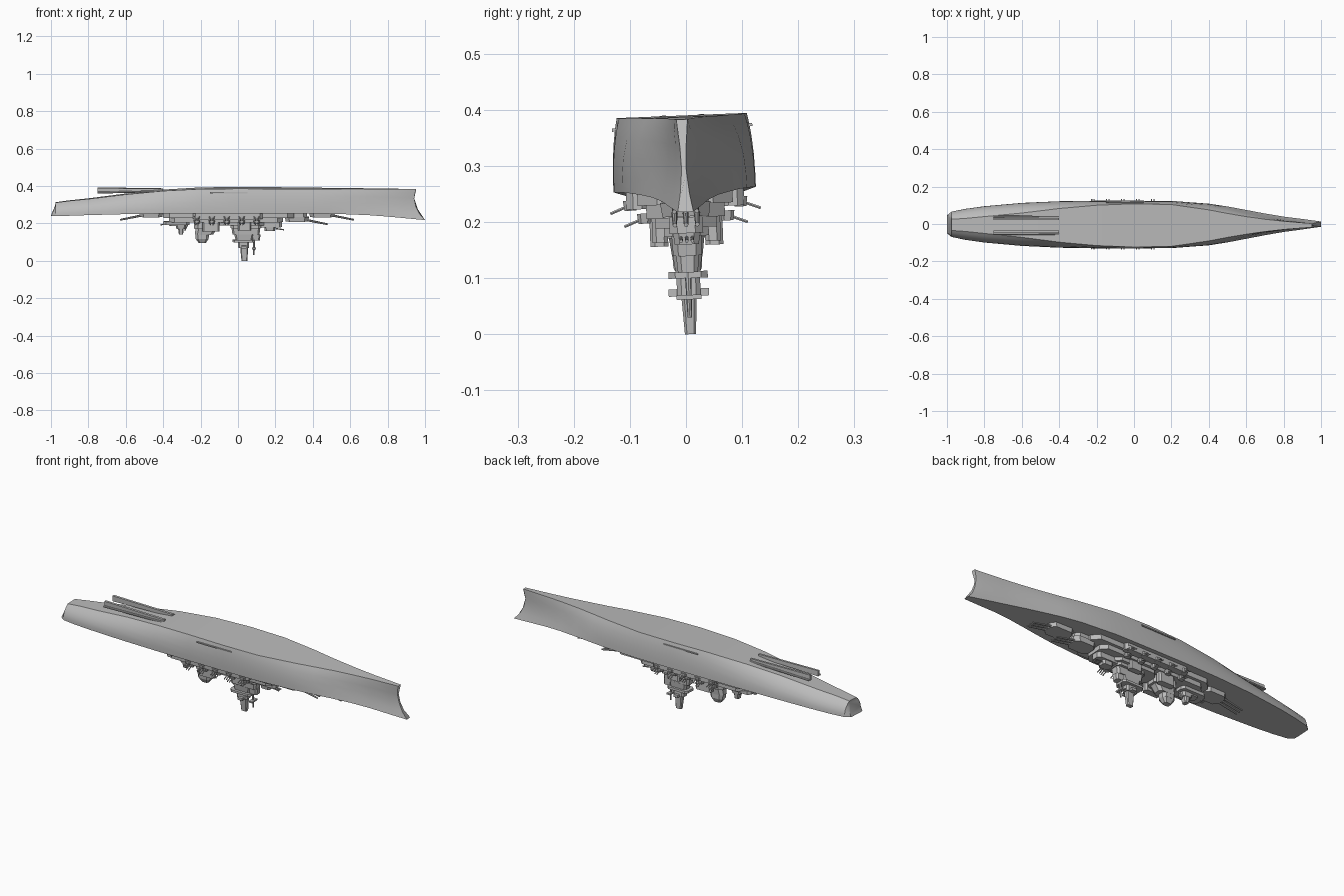
import bpy, bmesh, math
from mathutils import Matrix, Vector

cube = bpy.data.objects.get("Cube")
if cube:
    bpy.data.objects.remove(cube, do_unlink=True)

grey = bpy.data.materials.new("ship_grey")
grey.use_nodes = True
colour = (0.5, 0.5, 0.5, 1)
grey.diffuse_color = colour
grey.node_tree.nodes["Principled BSDF"].inputs["Base Color"].default_value = colour

# The whole capsized ship leans by a small roll about its length
PIVOT = Matrix.Translation((0, 0, 0.2))
ROLL = PIVOT @ Matrix.Rotation(math.radians(2.3), 4, 'X') @ PIVOT.inverted()


def finish(bm, name):
    bmesh.ops.recalc_face_normals(bm, faces=bm.faces[:])
    bm.transform(ROLL)
    mesh = bpy.data.meshes.new(name)
    bm.to_mesh(mesh)
    bm.free()
    mesh.materials.append(grey)
    obj = bpy.data.objects.new(name, mesh)
    bpy.context.collection.objects.link(obj)
    return obj


def loft(name, rings):
    """Skin a list of equal closed rings and cap both ends."""
    bm = bmesh.new()
    rows = [[bm.verts.new(p) for p in ring] for ring in rings]
    n = len(rows[0])
    for a, b in zip(rows, rows[1:]):
        for i in range(n):
            j = (i + 1) % n
            bm.faces.new((a[i], a[j], b[j], b[i]))
    bm.faces.new(rows[0])
    bm.faces.new(rows[-1])
    return finish(bm, name)


def block(name, x0, x1, w, z_top, z_low, cut=0.0, taper=1.0, y=0.0, lean=0.0):
    """Block hanging from z_top to z_low, with cut corners in plan and a taper."""
    cx, hx = (x0 + x1) / 2, (x1 - x0) / 2
    if cut:
        quarter = [(hx, w - cut), (hx - cut, w)]
        plan = quarter + [(-a, b) for a, b in reversed(quarter)]
        plan += [(-a, -b) for a, b in plan]
    else:
        plan = [(hx, w), (-hx, w), (-hx, -w), (hx, -w)]
    rings = [[(cx + a * s + d, y + b * s, z) for a, b in plan]
             for z, s, d in ((z_top, 1, 0), (z_low, taper, lean))]
    return loft(name, rings)


def rod(name, start, end, r0, r1=None, sides=8):
    start, end = Vector(start), Vector(end)
    turn = (end - start).to_track_quat('Z', 'Y')
    rings = []
    for centre, r in ((start, r0), (end, r1 or r0)):
        ring = [(r * math.cos(i * math.tau / sides), r * math.sin(i * math.tau / sides), 0)
                for i in range(sides)]
        rings.append([centre + turn @ Vector(p) for p in ring])
    return loft(name, rings)


# Hull: x, deck half width, deck z, bottom half width, bottom z, hollow
STATIONS = [
    (-1.0, .048, .24, .025, .300, 0), (-.975, .068, .241, .03, .312, 0),
    (-.9, .083, .244, .035, .322, 0), (-.8, .097, .248, .045, .332, 0),
    (-.6, .115, .254, .065, .357, 0), (-.4, .124, .257, .09, .377, 0),
    (-.2, .127, .258, .108, .388, 0), (0, .127, .258, .116, .39, 0),
    (.2, .126, .258, .112, .389, 0), (.4, .111, .257, .083, .388, 0),
    (.5, .096, .255, .064, .387, .05), (.6, .077, .251, .047, .387, .1),
    (.7, .058, .246, .033, .386, .2), (.8, .041, .238, .022, .385, .3),
    (.9, .028, .228, .014, .384, .5), (.95, .014, .218, .010, .383, .7)]
LEVELS = (0, .2, .45, .7, .88, 1)
BOW_RAKE = (.05, .02, .0, -.008, -.004, .003)
rings = []
for k, (x, w, zd, wk, zk, hollow) in enumerate(STATIONS):
    half = []
    for t, rake in zip(LEVELS, BOW_RAKE):
        width = (wk + (w - wk) * (1 - t ** 2.6)) * (1 - hollow * math.sin(math.pi * t))
        shift = rake if k == len(STATIONS) - 1 else (.025 * t if k == 0 else 0)
        half.append((x + shift, width, zd + (zk - zd) * t))
    rings.append(half + [(a, -b, c) for a, b, c in reversed(half)])
hull = loft("hull", rings)
for o in bpy.context.selected_objects:
    o.select_set(False)
hull.select_set(True)
bpy.context.view_layer.objects.active = hull
bpy.ops.object.shade_smooth_by_angle(angle=math.radians(25))

# Shaft fins and rudder on the upturned bottom
for side in (-1, 1):
    y = side * .034
    fin = [(-.75, .362), (-.75, .391), (-.4, .386), (-.4, .37)]
    loft("shaft_fin", [[(a, y + d, b) for a, b in fin] for d in (-.006, .006)])
    rod("propeller_shaft", (-.75, y + side * .012, .366), (-.4, y + side * .012, .374), .005)
    # Low bilge strip along the side
    block("bilge_strip", -.15, .05, .003, .372, .366, y=side * .122)

# Deckhouse tiers
block("lower_deckhouse", -.4, .3, .085, .262, .232, .035)
block("middle_deckhouse", -.37, .24, .07, .235, .208, .03)
block("upper_deckhouse", -.1, .14, .055, .21, .19, .025)
block("forward_barbette", .25, .37, .04, .26, .232, .02)
block("aft_platform", -.4, -.26, .04, .21, .192, .015)
for side in (-1, 1):
    block("side_platform", -.24, .13, .02, .258, .226, .012, y=side * .085)

# Main turrets, each with three barrels
for name, x0, x1, z, way in (("fore_turret", .38, .52, .26, 1),
                             ("raised_turret", .25, .38, .236, 1),
                             ("aft_turret", -.53, -.4, .26, -1)):
    block(name, x0, x1, .045, z, z - .026, .022, .92)
    muzzle = x1 if way > 0 else x0
    for y in (-.02, 0, .02):
        rod(name + "_barrel", (muzzle - way * .02, y, z - .017),
            (muzzle + way * .1, y, z - .041), .0055, .004)

# Secondary turrets on the centreline
for name, x0, x1, z, way in (("fore_small_turret", .14, .2, .182, 1),
                             ("aft_small_turret", -.37, -.31, .208, -1)):
    block(name, x0, x1, .024, z, z - .022, .01, .9)
    muzzle = x1 if way > 0 else x0
    for y in (-.01, 0, .01):
        rod(name + "_barrel", (muzzle, y, z - .01), (muzzle + way * .045, y, z - .016), .003)
block("fore_small_barbette", .11, .235, .03, .212, .18, .014)

# Anti-aircraft mounts in two tiers on both sides
for side in (-1, 1):
    for x in (-.22, -.14, -.06, .02, .1):
        for y, z in ((.098, .236), (.074, .212)):
            block("gun_mount", x - .017, x + .017, .013, z + .006, z - .012, .006, .8, y=side * y)
            for dx in (-.006, .006):
                rod("gun_barrel", (x + dx, side * y, z - .002),
                    (x + dx, side * (y + .036), z - .016), .0028, sides=6)

# Bridge tower
block("tower_base", -.04, .125, .04, .21, .175, .015)
block("tower_body", -.035, .12, .027, .18, .14, .01, .93)
block("tower_neck", -.02, .085, .026, .142, .1, .01, .8)
block("tower_platform", -.03, .09, .035, .112, .1, .012)
block("rangefinder_house", .0, .06, .021, .102, .07, .008)
block("rangefinder", .02, .045, .036, .081, .068)
block("tower_mast", .008, .058, .016, .11, 0, .006, .62, lean=.001)
block("tower_lookout", .07, .12, .02, .14, .11, .008, .9)
rod("signal_mast", (.085, 0, .115), (.085, 0, .03), .006, .004)
block("signal_yard", .075, .095, .022, .07, .062)

# Funnel with side platforms
block("funnel_base", -.235, -.1, .04, .21, .172, .02)
block("funnel_lower", -.225, -.11, .032, .175, .14, .016, .85, lean=-.015)
block("funnel_upper", -.228, -.155, .027, .15, .118, .013, .95)
block("funnel_cap", -.226, -.157, .025, .118, .095, .012, .55)
for side in (-1, 1):
    block("searchlight_platform", -.19, -.1, .016, .212, .158, .008, y=side * .049)
    block("bridge_wing", .0, .07, .014, .212, .165, .007, y=side * .047)

# Aft control tower and mast
block("aft_tower", -.335, -.275, .025, .2, .17, .01, .8)
block("aft_director", -.32, -.29, .018, .17, .142, .006, .75)
rod("aft_mast", (-.262, 0, .21), (-.285, 0, .16), .005, .003)
